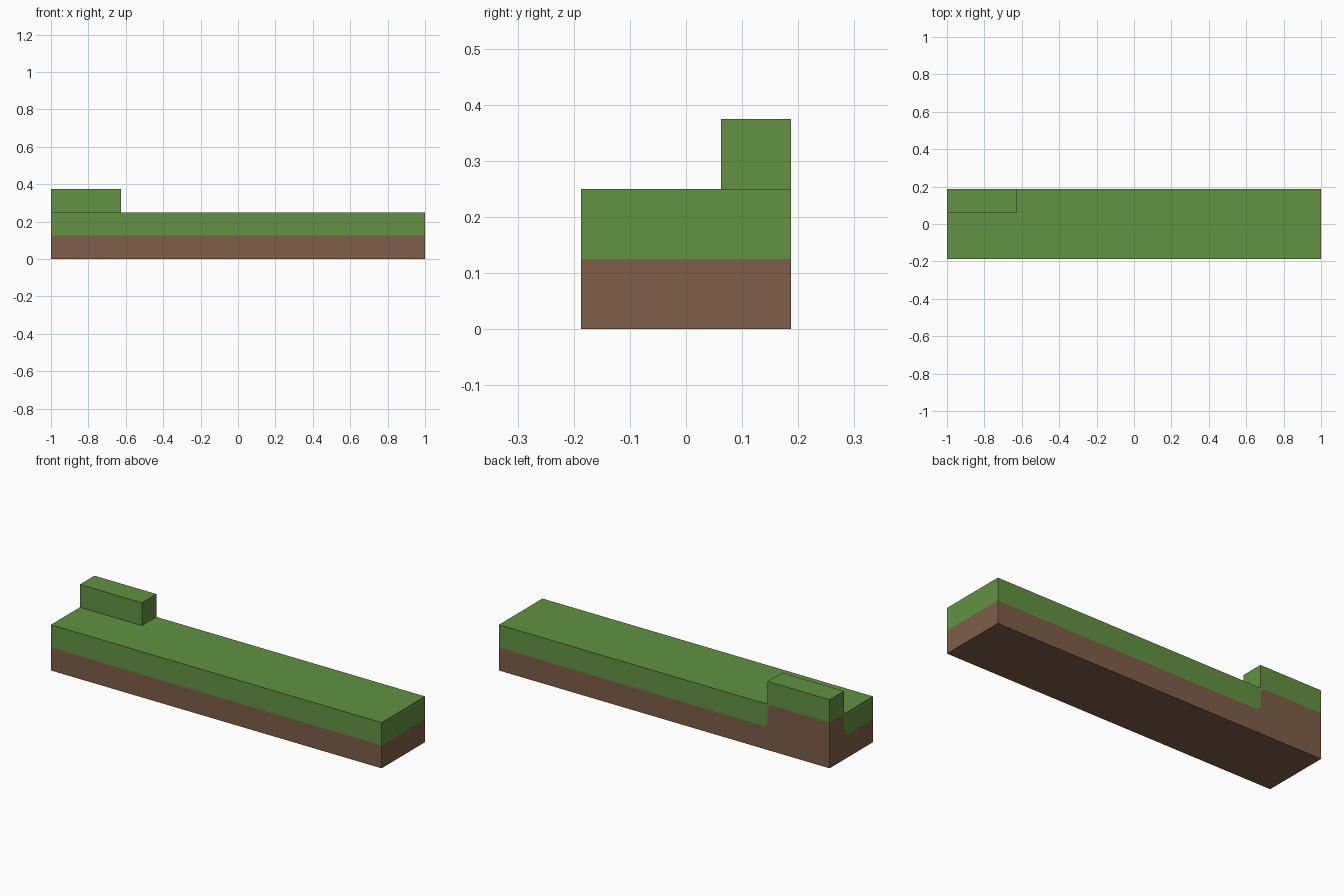
import bpy
import bmesh
from mathutils import Vector

cube = bpy.data.objects.get("Cube")
if cube:
    bpy.data.objects.remove(cube, do_unlink=True)

LAYER = 0.125            # height of one soil or grass layer
HALF_X, HALF_Y = 1.0, 0.1875
STEP_X, STEP_Y = -0.625, 0.0625   # inner sides of the raised corner
BEVEL = 0.02             # slanted corners of the grass edge
EPS = 0.001


def material(name, color):
    mat = bpy.data.materials.new(name)
    mat.use_nodes = True
    mat.diffuse_color = (*color, 1)
    mat.node_tree.nodes["Principled BSDF"].inputs["Base Color"].default_value = (*color, 1)
    return mat


def cut(bm, faces, point, normal):
    geom = set(faces)
    for f in faces:
        geom.update(f.edges)
        geom.update(f.verts)
    bmesh.ops.bisect_plane(bm, geom=list(geom), dist=1e-5,
                           plane_co=point, plane_no=normal)


def on_back(f):
    return f.normal.y > 0.9 and f.calc_center_median().y > HALF_Y - EPS


def on_right_end(f):
    return f.normal.x < -0.9 and f.calc_center_median().x < -HALF_X + EPS


def is_soil(f):
    c = f.calc_center_median()
    if c.z < LAYER:
        return True
    if c.z > 2 * LAYER - EPS:
        return False
    if on_back(f):
        d = c.x - STEP_X
    elif on_right_end(f):
        d = STEP_Y - c.y
    else:
        return False
    if d < 0:
        return d + c.z - 2 * LAYER < -BEVEL
    return d + c.z - LAYER < BEVEL


# Long slab
bm = bmesh.new()
bmesh.ops.create_cube(bm, size=1)
bmesh.ops.scale(bm, vec=(2 * HALF_X, 2 * HALF_Y, 2 * LAYER), verts=bm.verts)
bmesh.ops.translate(bm, vec=(0, 0, LAYER), verts=bm.verts)
step = Vector((STEP_X, STEP_Y, 0))
cut(bm, bm.faces[:], step, (1, 0, 0))
cut(bm, bm.faces[:], step, (0, 1, 0))

# Raised back corner
bm.normal_update()
corner = [f for f in bm.faces if f.normal.z > 0.9
          and f.calc_center_median().x < STEP_X
          and f.calc_center_median().y > STEP_Y]
top = bmesh.ops.extrude_discrete_faces(bm, faces=corner)["faces"]
bmesh.ops.translate(bm, vec=(0, 0, LAYER), verts=top[0].verts[:])

# Line between soil and grass, with slanted corners where it steps up
cut(bm, bm.faces[:], (0, 0, LAYER), (0, 0, 1))
bm.normal_update()
for z, shift in ((LAYER, BEVEL), (2 * LAYER, -BEVEL)):
    for side, normal in ((on_back, (1, 0, 1)), (on_right_end, (0, -1, 1))):
        faces = [f for f in bm.faces if side(f)
                 and LAYER < f.calc_center_median().z < 2 * LAYER]
        cut(bm, faces, step + Vector((0, 0, z + shift)), normal)
        bm.normal_update()

bmesh.ops.recalc_face_normals(bm, faces=bm.faces[:])
for f in bm.faces:
    f.material_index = 1 if is_soil(f) else 0

mesh = bpy.data.meshes.new("grassy_ledge")
bm.to_mesh(mesh)
bm.free()
mesh.materials.append(material("grass_green", (0.122, 0.288, 0.054)))
mesh.materials.append(material("soil_brown", (0.209, 0.112, 0.065)))
bpy.context.collection.objects.link(bpy.data.objects.new("grassy_ledge", mesh))
